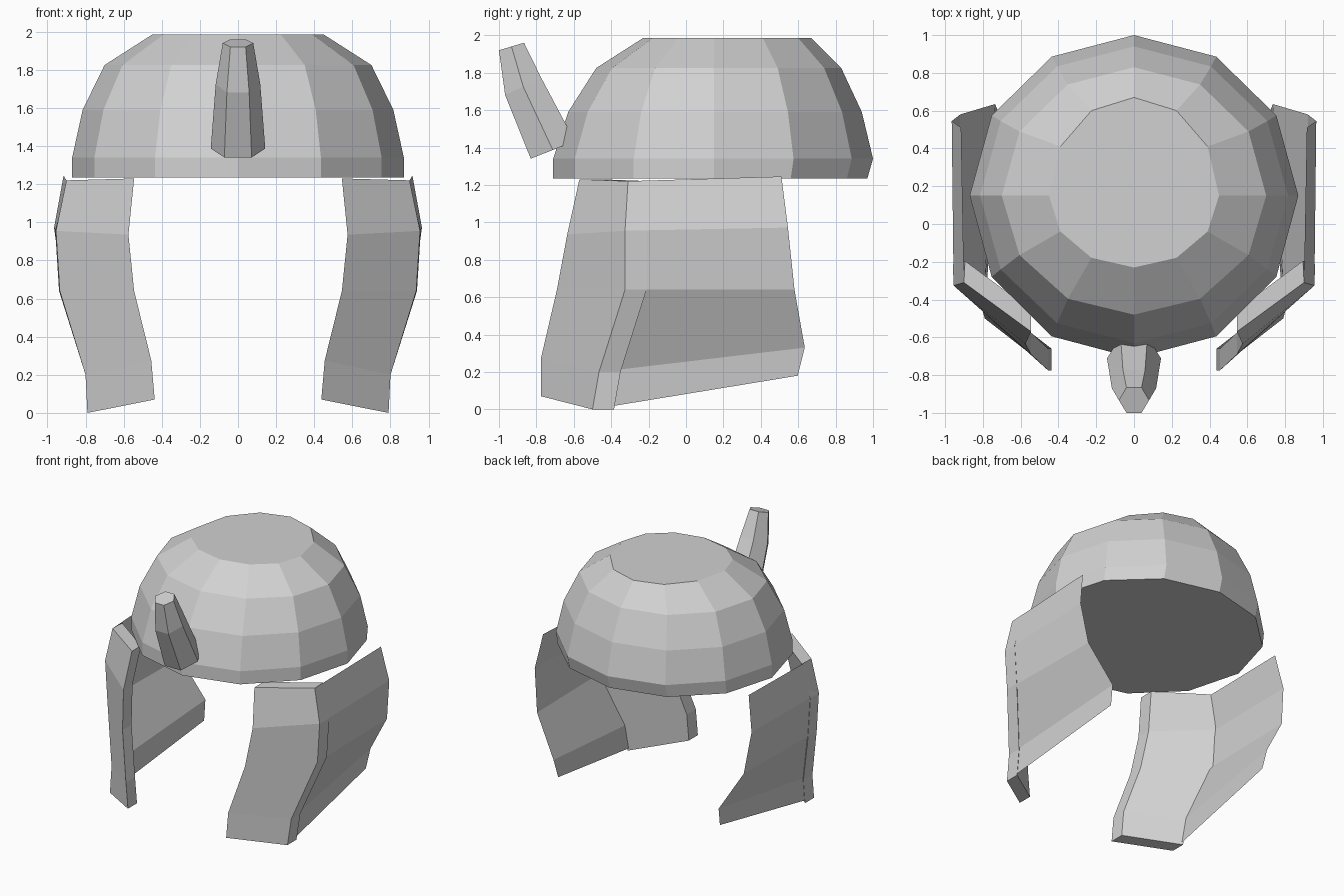
import bpy, bmesh, math

default = bpy.data.objects.get("Cube")
if default:
    bpy.data.objects.remove(default, do_unlink=True)

# Single grey material
grey = bpy.data.materials.new("plain_grey")
grey.use_nodes = True
colour = (0.64, 0.64, 0.64, 1)
grey.diffuse_color = colour
grey.node_tree.nodes["Principled BSDF"].inputs["Base Color"].default_value = colour


def loft(name, rings, closed=True, mirror=False):
    """Skin a stack of point rings; closed rings are capped at both ends."""
    bm = bmesh.new()
    rows = [[bm.verts.new(p) for p in ring] for ring in rings]
    count = len(rows[0])
    for upper, lower in zip(rows, rows[1:]):
        for i in range(count if closed else count - 1):
            j = (i + 1) % count
            bm.faces.new((upper[i], lower[i], lower[j], upper[j]))
    if closed:
        bm.faces.new(rows[0])
        bm.faces.new(rows[-1][::-1])
        bmesh.ops.recalc_face_normals(bm, faces=bm.faces)
    mesh = bpy.data.meshes.new(name)
    bm.to_mesh(mesh)
    bm.free()
    mesh.materials.append(grey)
    obj = bpy.data.objects.new(name, mesh)
    bpy.context.collection.objects.link(obj)
    if mirror:
        obj.modifiers.new("mirror_sides", "MIRROR").use_mirror_merge = False
    return obj


def dome_ring(z, rx, ry, shift, sides=12):
    angles = [math.tau * i / sides for i in range(sides)]
    return [(rx * math.cos(a),
             0.15 + ry * math.sin(a) + shift * abs(math.sin(a)), z)
            for a in angles]


def horn_ring(y, z, radius, depth, rise, sides=6):
    angles = [math.tau * i / sides for i in range(sides)]
    k = math.sin(math.pi / 3)
    return [(radius * math.cos(a), y + depth * math.sin(a) / k,
             z + rise * math.sin(a) / k) for a in angles]


# Helmet dome: height, half width, half depth, backward shift
loft("helmet_dome", [dome_ring(*r) for r in (
    (1.985, 0.45, 0.45, 0.07),
    (1.825, 0.70, 0.655, 0.025),
    (1.59, 0.815, 0.785, 0.005),
    (1.34, 0.87, 0.855, -0.005),
    (1.235, 0.87, 0.84, -0.02))])

# Front horn: leaning, tapering six-sided rings
loft("front_horn", [horn_ring(*r) for r in (
    (-0.933, 1.94, 0.08, 0.067, 0.02),
    (-0.87, 1.725, 0.117, 0.097, 0.045),
    (-0.712, 1.387, 0.143, 0.118, 0.047))])

# Cheek guards: matching rows from top to bottom
corner = [(0.90, -0.31, 1.22), (0.955, -0.326, 0.955), (0.935, -0.326, 0.64),
          (0.80, -0.465, 0.20), (0.79, -0.50, 0)]
front = [(0.545, -0.57, 1.23), (0.575, -0.635, 0.935), (0.545, -0.69, 0.64),
         (0.455, -0.775, 0.275), (0.437, -0.775, 0.07)]
back = [(0.915, 0.51, 1.245), (0.965, 0.545, 0.972), (0.92, 0.58, 0.64),
        (0.735, 0.635, 0.33), (0.72, 0.597, 0.18)]
overlap = (-0.005, 0.004, 0.004, 0, 0)


def inner(p, dx=0):
    return (p[0] + dx, p[1] + 0.115, p[2])


# Thick front plates
loft("cheek_front_plates",
     [(c, f, inner(f), inner(c, dx)) for c, f, dx in zip(corner, front, overlap)],
     mirror=True)

# Thin side plates
loft("cheek_side_plates", list(zip(corner, back)), closed=False, mirror=True)
